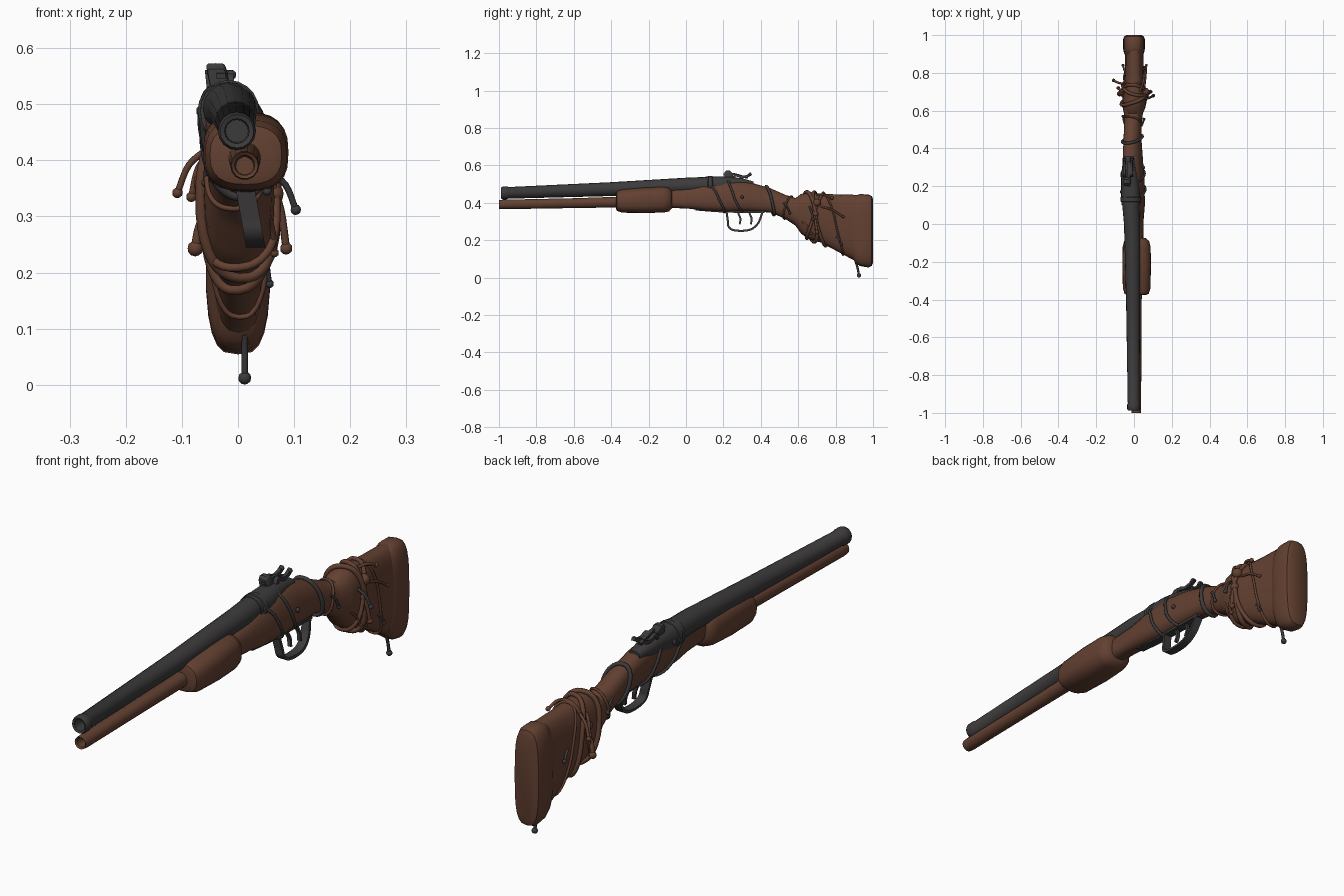
import bpy, bmesh, math
from mathutils import Vector


def material(name, rgb):
    m = bpy.data.materials.new(name)
    m.diffuse_color = (*rgb, 1)
    return m


WOOD = material("brown wood", (0.125, 0.052, 0.031))
METAL = material("dark metal", (0.046, 0.043, 0.043))


def finish(name, bm, mat, angle=40):
    bmesh.ops.recalc_face_normals(bm, faces=bm.faces)
    for f in bm.faces:
        f.smooth = True
    me = bpy.data.meshes.new(name)
    bm.to_mesh(me)
    bm.free()
    me.set_sharp_from_angle(angle=math.radians(angle))
    me.materials.append(mat)
    ob = bpy.data.objects.new(name, me)
    bpy.context.collection.objects.link(ob)
    return ob


def skin(name, rings, mat, angle=40):
    """Join closed rings of points and cap both ends."""
    bm = bmesh.new()
    vs = [[bm.verts.new(p) for p in r] for r in rings]
    n = len(vs[0])
    for a, b in zip(vs, vs[1:]):
        for i in range(n):
            j = (i + 1) % n
            bm.faces.new((a[i], a[j], b[j], b[i]))
    bm.faces.new(vs[0])
    bm.faces.new(vs[-1])
    return finish(name, bm, mat, angle)


def rim(sec, t, grow=0.0):
    """Point on a rounded section (y, centre x, bottom, top, half width, squareness, lean)."""
    y, cx, zb, zt, w, p, s = sec
    c, d = math.cos(t), math.sin(t)
    dz = math.copysign(abs(d) ** (2 / p), d) * ((zt - zb) / 2 + grow)
    x = cx + math.copysign(abs(c) ** (2 / p), c) * (w + grow) + s * dz
    return Vector((x, y, (zb + zt) / 2 + dz))


def loft(name, secs, mat, n=20, angle=40):
    return skin(name, [[rim(s, math.tau * i / n) for i in range(n)] for s in secs], mat, angle)


def disc(y, x, z, r):
    return (y, x, z - r, z + r, r, 2, 0)


def spline(pts, k=4):
    """Catmull-Rom smoothing of a short path."""
    P = [Vector(p) for p in pts]
    P = [2 * P[0] - P[1]] + P + [2 * P[-1] - P[-2]]
    out = []
    for a, b, c, d in zip(P, P[1:], P[2:], P[3:]):
        for i in range(k):
            t = i / k
            out.append(0.5 * (2 * b + (c - a) * t + (2 * a - 5 * b + 4 * c - d) * t * t
                              + (3 * b - a - 3 * c + d) * t ** 3))
    return out + [P[-2]]


def ribbon(name, path, x, lean, w, h, mat):
    """Flat bar of half width w, half thickness h along a (y, z) path."""
    pts = spline(path)
    rings = []
    for i, p in enumerate(pts):
        t = (pts[min(i + 1, len(pts) - 1)] - pts[max(i - 1, 0)]).normalized()
        nrm = Vector((-t.y, t.x))
        ring = []
        for sx, sn in ((-1, -1), (1, -1), (1, 1), (-1, 1)):
            q = p + nrm * h * sn
            ring.append((x + lean * (q.y - pts[0].y) + sx * w, q.x, q.y))
        rings.append(ring)
    return skin(name, rings, mat)


def cord(name, pts, r, mat, closed=False):
    cu = bpy.data.curves.new(name, 'CURVE')
    cu.dimensions = '3D'
    cu.bevel_depth, cu.bevel_resolution, cu.use_fill_caps = r, 2, True
    sp = cu.splines.new('POLY')
    sp.points.add(len(pts) - 1)
    for q, p in zip(sp.points, pts):
        q.co = (*p, 1)
    sp.use_cyclic_u = closed
    cu.materials.append(mat)
    ob = bpy.data.objects.new(name, cu)
    bpy.context.collection.objects.link(ob)


def ball(name, at, r, mat):
    bm = bmesh.new()
    bmesh.ops.create_icosphere(bm, subdivisions=2, radius=r)
    bmesh.ops.translate(bm, verts=bm.verts, vec=at)
    finish(name, bm, mat)


# barrel with hollow muzzle, and the wooden tube below it
loft("barrel", [disc(-0.92, -0.002, 0.452, 0.02), disc(-0.985, -0.002, 0.452, 0.022),
                disc(-0.988, -0.002, 0.452, 0.03), disc(-0.98, -0.002, 0.452, 0.034),
                disc(-0.955, -0.002, 0.453, 0.034), disc(-0.95, -0.002, 0.453, 0.031),
                disc(-0.4, -0.005, 0.473, 0.037), disc(0.0, -0.01, 0.491, 0.043),
                disc(0.15, -0.02, 0.493, 0.047)], METAL, 16)
loft("lower_tube", [disc(-0.95, 0.012, 0.39, 0.016), disc(-0.995, 0.012, 0.391, 0.018),
                    disc(-1.0, 0.012, 0.391, 0.024), disc(-0.98, 0.012, 0.391, 0.026),
                    disc(-0.6, 0.012, 0.398, 0.027), disc(-0.1, 0.012, 0.41, 0.032)], WOOD, 14)

# fore grip
loft("fore_grip", [(-0.375, 0.014, 0.37, 0.45, 0.05, 2.5, 0), (-0.37, 0.014, 0.357, 0.462, 0.064, 2.6, 0),
                   (-0.34, 0.014, 0.347, 0.472, 0.073, 2.7, 0), (-0.22, 0.014, 0.345, 0.482, 0.076, 2.8, 0),
                   (-0.12, 0.014, 0.348, 0.486, 0.074, 2.7, 0), (-0.09, 0.014, 0.354, 0.48, 0.066, 2.6, 0),
                   (-0.075, 0.014, 0.372, 0.462, 0.048, 2.4, 0)], WOOD, 24)

# receiver body running into the wrist and stock
STOCK = [(-0.12, 0.010, 0.375, 0.465, 0.040, 2.6, -0.1), (0.02, 0.006, 0.368, 0.480, 0.043, 2.6, -0.15),
         (0.10, 0.000, 0.358, 0.505, 0.054, 2.5, -0.2), (0.22, -0.004, 0.352, 0.525, 0.056, 2.4, -0.2),
         (0.33, -0.006, 0.355, 0.513, 0.051, 2.3, -0.2), (0.45, -0.008, 0.348, 0.478, 0.046, 2.2, -0.15),
         (0.53, -0.006, 0.315, 0.443, 0.046, 2.2, -0.08), (0.585, -0.003, 0.278, 0.425, 0.050, 2.3, 0),
         (0.615, 0.000, 0.235, 0.447, 0.060, 2.4, 0), (0.66, 0.002, 0.203, 0.455, 0.063, 2.4, 0),
         (0.72, 0.002, 0.188, 0.448, 0.058, 2.5, 0), (0.80, 0.002, 0.145, 0.445, 0.050, 2.6, 0),
         (0.93, 0.001, 0.075, 0.442, 0.048, 2.8, 0)]
loft("stock", STOCK, WOOD, 24)
loft("butt_pad", [(0.885, 0, 0.12, 0.42, 0.044, 3, 0), (0.905, 0, 0.078, 0.438, 0.053, 3.2, 0),
                  (0.93, 0, 0.062, 0.446, 0.058, 3.2, 0), (0.975, 0, 0.054, 0.445, 0.058, 3.2, 0),
                  (0.993, 0, 0.062, 0.436, 0.052, 3.2, 0), (1.0, 0, 0.08, 0.42, 0.04, 3, 0)], WOOD, 24)

# metal action on top, with its front collar and rear tang
loft("action_cover", [(0.10, -0.017, 0.435, 0.539, 0.050, 2.2, 0), (0.19, -0.019, 0.44, 0.541, 0.049, 2.3, 0),
                      (0.24, -0.024, 0.46, 0.538, 0.044, 2.4, 0), (0.30, -0.028, 0.47, 0.531, 0.036, 2.5, 0),
                      (0.36, -0.026, 0.475, 0.514, 0.024, 2.4, 0)], METAL)
loft("action_collar", [disc(0.115, -0.017, 0.488, 0.050), disc(0.12, -0.017, 0.488, 0.055),
                       disc(0.14, -0.017, 0.488, 0.055), disc(0.145, -0.017, 0.488, 0.050)], METAL)

# rear sight block, lever and the two hammers
loft("sight_block", [(0.205, -0.035, 0.52, 0.563, 0.016, 6, -0.2), (0.215, -0.035, 0.52, 0.573, 0.018, 6, -0.2),
                     (0.235, -0.035, 0.52, 0.573, 0.018, 6, -0.2), (0.25, -0.035, 0.52, 0.555, 0.015, 6, -0.2)],
     METAL, 16)
for side, x in (("left", -0.048), ("right", -0.012)):
    ribbon(side + "_hammer", [(0.25, 0.52), (0.265, 0.548), (0.295, 0.538), (0.325, 0.542), (0.35, 0.555)],
           x, -0.1, 0.007, 0.007, METAL)
    ball(side + "_hammer_tip", (x, 0.342, 0.552), 0.009, METAL)
ribbon("top_lever", [(0.2, 0.55), (0.26, 0.553), (0.33, 0.532)], -0.03, 0, 0.008, 0.005, METAL)
ball("side_bolt", (-0.064, 0.17, 0.488), 0.011, METAL)
ball("side_pin", (0.05, 0.30, 0.43), 0.009, METAL)

# trigger guard and triggers
ribbon("trigger_guard", [(0.215, 0.365), (0.224, 0.30), (0.228, 0.272), (0.25, 0.255), (0.30, 0.25),
                         (0.35, 0.259), (0.385, 0.29), (0.402, 0.33), (0.415, 0.37)],
       0.010, -0.18, 0.017, 0.0055, METAL)
ribbon("guard_plate", [(0.05, 0.364), (0.2, 0.353), (0.42, 0.35)], 0.012, 0, 0.018, 0.005, METAL)
for name, y in (("front_trigger", 0.275), ("rear_trigger", 0.335)):
    ribbon(name, [(y, 0.37), (y + 0.006, 0.34), (y + 0.016, 0.315), (y + 0.012, 0.285)],
           0.01, -0.18, 0.007, 0.005, METAL)


# bindings that follow the stock surface
def section_at(y):
    for a, b in zip(STOCK, STOCK[1:]):
        if y <= b[0]:
            f = (y - a[0]) / (b[0] - a[0])
            return tuple(p + (q - p) * f for p, q in zip(a, b))
    return STOCK[-1]


def wrap(name, y, slant, skew, r, mat):
    pts = []
    for i in range(36):
        t = math.tau * i / 36
        pts.append(rim(section_at(y + slant * math.sin(t) + skew * math.cos(t)), t, r * 0.6))
    cord(name, pts, r, mat, True)


for i, (y, slant, skew, r, m) in enumerate([
        (0.155, -0.05, 0.015, 0.006, METAL), (0.265, -0.04, -0.01, 0.006, METAL),
        (0.45, -0.02, 0.01, 0.008, METAL), (0.545, 0.02, -0.015, 0.005, WOOD),
        (0.665, -0.02, 0.03, 0.010, WOOD), (0.69, 0.045, -0.01, 0.008, WOOD),
        (0.715, -0.03, -0.02, 0.009, WOOD), (0.79, -0.05, 0.01, 0.005, WOOD)]):
    wrap("binding_%d" % i, y, slant, skew, r, m)

# knots and loose twigs with round heads
for i, (a, b, r, m) in enumerate([
        ((-0.055, 0.74, 0.42), (-0.108, 0.76, 0.342), 0.006, WOOD),
        ((-0.055, 0.70, 0.41), (-0.083, 0.72, 0.335), 0.006, WOOD),
        ((-0.055, 0.68, 0.30), (-0.076, 0.69, 0.243), 0.009, WOOD),
        ((0.055, 0.66, 0.38), (0.103, 0.68, 0.312), 0.006, METAL),
        ((0.060, 0.68, 0.36), (0.086, 0.70, 0.243), 0.007, WOOD),
        ((0.055, 0.72, 0.38), (0.065, 0.84, 0.325), 0.005, WOOD),
        ((0.055, 0.62, 0.30), (0.065, 0.67, 0.235), 0.005, WOOD),
        ((0.045, 0.80, 0.22), (0.056, 0.83, 0.18), 0.005, METAL),
        ((0.040, 0.52, 0.40), (0.052, 0.555, 0.345), 0.005, METAL),
        ((0.030, 0.70, 0.44), (0.055, 0.78, 0.425), 0.006, WOOD),
        ((-0.045, 0.80, 0.30), (-0.058, 0.84, 0.27), 0.005, METAL),
        ((-0.050, 0.53, 0.40), (-0.058, 0.57, 0.36), 0.005, METAL),
        ((0.012, 0.905, 0.09), (0.012, 0.925, 0.012), 0.006, METAL)]):
    a, b = Vector(a), Vector(b)
    mid = (a + b) / 2 + Vector((0.12 * (b.x - a.x), 0, 0.01))
    cord("twig_%d" % i, spline([a, mid, b]), r, m)
    ball("twig_head_%d" % i, b, r * 1.6 if b.z > 0.1 else 0.0118, m)
for i, (p, r) in enumerate([((0.06, 0.70, 0.40), 0.022), ((0.064, 0.69, 0.34), 0.018), ((-0.06, 0.70, 0.36), 0.02)]):
    ball("knot_%d" % i, p, r, WOOD)
